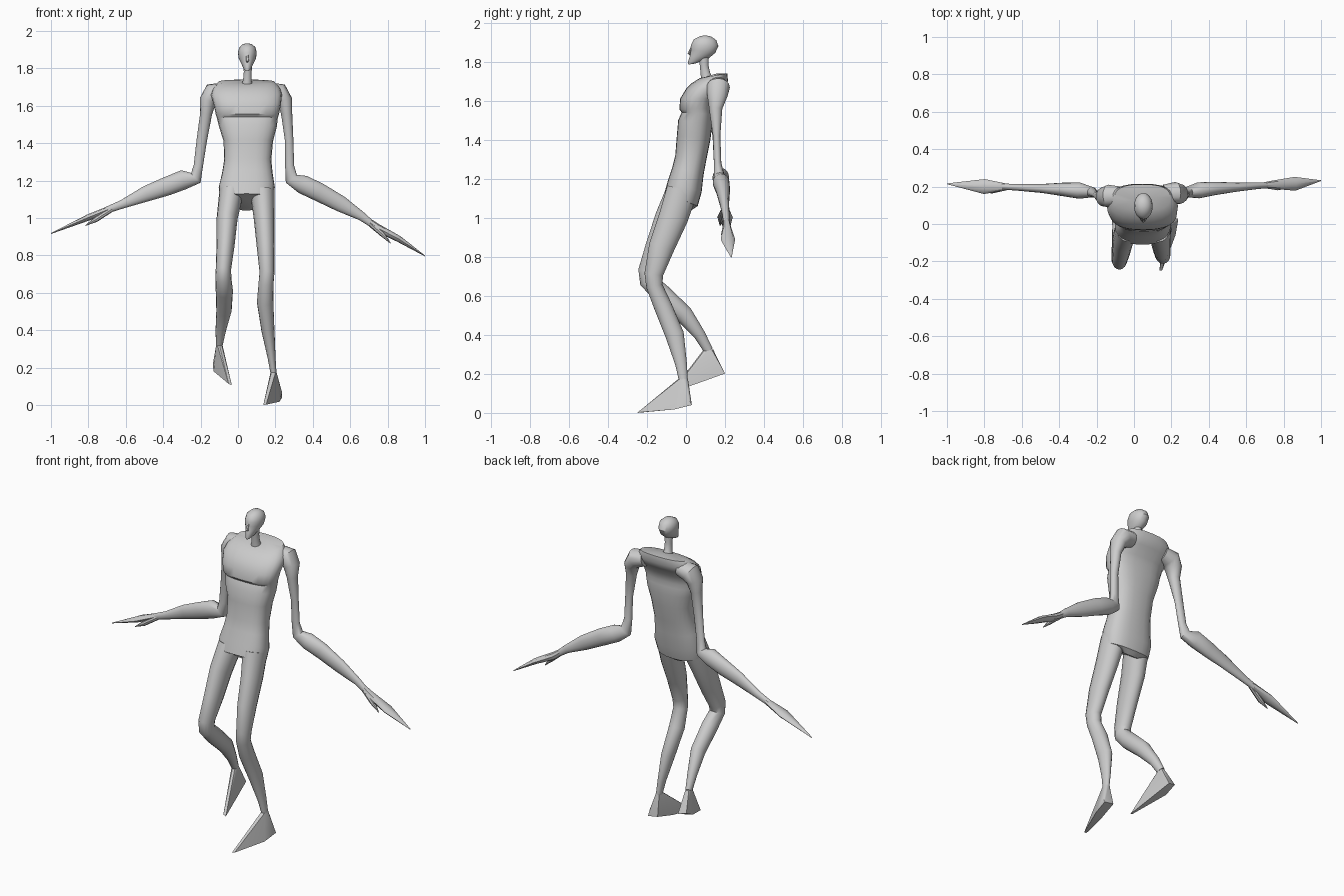
import bpy, bmesh
from math import sin, cos, pi, radians, copysign
from mathutils import Vector as V

N = 16


def finish(name, bm, angle=40):
    bmesh.ops.recalc_face_normals(bm, faces=bm.faces)
    me = bpy.data.meshes.new(name)
    bm.to_mesh(me)
    bm.free()
    ob = bpy.data.objects.new(name, me)
    bpy.context.collection.objects.link(ob)
    bpy.ops.object.select_all(action='DESELECT')
    ob.select_set(True)
    bpy.context.view_layer.objects.active = ob
    bpy.ops.object.shade_smooth_by_angle(angle=radians(angle))
    return ob


def skin(name, rings, angle=40):
    bm = bmesh.new()
    vs = [[bm.verts.new(p) for p in r] for r in rings]
    n = len(rings[0])
    for a, b in zip(vs, vs[1:]):
        for i in range(n):
            j = (i + 1) % n
            bm.faces.new((a[i], a[j], b[j], b[i]))
    bm.faces.new(vs[0])
    bm.faces.new(vs[-1])
    return finish(name, bm, angle)


def body(name, rows, p=2.0):
    """Rows: centre x, half width, front y, front z, back y, back z."""
    rings = []
    for cx, rx, yf, zf, yb, zb in rows:
        ring = []
        for i in range(24):
            t = 2 * pi * i / 24
            c, s = (copysign(abs(f) ** (2 / p), f) for f in (cos(t), sin(t)))
            k = (s + 1) / 2
            ring.append((cx + rx * c, yf + (yb - yf) * k, zf + (zb - zf) * k))
        rings.append(ring)
    return skin(name, rings)


def limb(name, rows, side, n=N):
    """Rows: x, y, z, radius along side axis, radius across it."""
    pts = [V(r[:3]) for r in rows]
    rings = []
    for i, r in enumerate(rows):
        t = V((0, 0, 0))
        if i > 0:
            t += (pts[i] - pts[i - 1]).normalized()
        if i < len(pts) - 1:
            t += (pts[i + 1] - pts[i]).normalized()
        t.normalize()
        u = V(side)
        u = (u - t * u.dot(t)).normalized()
        w = t.cross(u)
        rings.append([pts[i] + u * r[3] * cos(2 * pi * k / n) + w * r[4] * sin(2 * pi * k / n)
                      for k in range(n)])
    return skin(name, rings)


def foot(name, ankle, sole):
    bm = bmesh.new()
    for k in range(8):
        a = 2 * pi * k / 8
        bm.verts.new(V(ankle) + V((.016 * cos(a), .024 * sin(a), 0)))
    for p in sole:
        bm.verts.new(p)
    res = bmesh.ops.convex_hull(bm, input=bm.verts)
    junk = [g for g in res['geom_interior'] if isinstance(g, bmesh.types.BMVert)]
    bmesh.ops.delete(bm, geom=junk, context='VERTS')
    return finish(name, bm, 35)


# Torso, with a raised shoulder ridge at the back
body("torso", [
    (.045, .06, -.075, 1.11, .03, 1.04), (.045, .145, -.11, 1.13, .06, 1.06),
    (.047, .15, -.09, 1.20, .08, 1.13), (.05, .135, -.07, 1.26, .09, 1.22),
    (.052, .126, -.055, 1.32, .105, 1.30), (.055, .132, -.047, 1.42, .125, 1.40),
    (.053, .155, -.04, 1.50, .135, 1.48), (.05, .163, -.022, 1.54, .137, 1.53),
    (.05, .17, -.034, 1.555, .135, 1.56), (.05, .18, -.03, 1.61, .15, 1.61),
    (.045, .19, .0, 1.66, .19, 1.66), (.045, .18, .03, 1.69, .215, 1.70),
    (.045, .15, .07, 1.715, .212, 1.74), (.045, .05, .10, 1.722, .16, 1.74)], 2.5)

# Neck and head
limb("neck", [(.048, .11, 1.70, .035, .035), (.05, .10, 1.735, .023, .025),
              (.052, .093, 1.78, .021, .022), (.052, .09, 1.84, .024, .028)], (1, 0, 0))
body("head", [
    (.05, .010, .012, 1.785, .045, 1.79), (.05, .021, .01, 1.797, .08, 1.802),
    (.05, .032, .02, 1.83, .12, 1.82), (.05, .046, .026, 1.86, .15, 1.845),
    (.05, .05, .025, 1.885, .166, 1.88), (.05, .044, .04, 1.914, .155, 1.91),
    (.05, .025, .07, 1.93, .13, 1.928), (.05, .008, .09, 1.934, .11, 1.933)])
limb("nose", [(.05, .028, 1.875, .005, .004), (.05, .015, 1.842, .008, .007),
              (.05, .025, 1.833, .004, .004)], (1, 0, 0), 8)

# Arms, from the shoulder to the wrist
Y = (0, 1, 0)
limb("right_arm", [
    (-.07, .15, 1.68, .05, .045), (-.135, .15, 1.668, .06, .055),
    (-.162, .145, 1.625, .052, .045), (-.17, .142, 1.56, .034, .032),
    (-.193, .155, 1.42, .019, .028), (-.212, .162, 1.28, .019, .025),
    (-.225, .17, 1.215, .028, .036), (-.29, .178, 1.205, .043, .052),
    (-.38, .185, 1.17, .036, .05), (-.49, .19, 1.13, .024, .042),
    (-.62, .196, 1.073, .018, .023), (-.70, .20, 1.043, .016, .018)], Y)
limb("left_arm", [
    (.16, .16, 1.68, .05, .045), (.22, .165, 1.668, .06, .055),
    (.25, .16, 1.625, .052, .042), (.26, .152, 1.56, .034, .03),
    (.273, .157, 1.42, .019, .023), (.276, .162, 1.28, .019, .024),
    (.285, .17, 1.21, .028, .036), (.345, .18, 1.18, .043, .05),
    (.43, .19, 1.14, .036, .05), (.55, .197, 1.075, .024, .043),
    (.66, .205, 1.01, .018, .024), (.71, .207, .972, .016, .018)], Y)

# Hands: flat pointed fingers with a separate thumb
limb("right_hand", [(-.67, .20, 1.055, .014, .017), (-.80, .20, 1.003, .04, .017),
                    (-1.0, .215, .917, .002, .002)], Y, 8)
limb("right_thumb", [(-.67, .195, 1.05, .012, .014), (-.76, .178, .992, .015, .014),
                     (-.815, .175, .96, .002, .002)], Y, 8)
limb("left_hand", [(.68, .206, .995, .014, .017), (.74, .21, .95, .022, .022),
                   (.86, .215, .888, .037, .017), (1.0, .232, .797, .002, .002)], Y, 8)
limb("left_thumb", [(.69, .205, .985, .012, .014), (.77, .195, .915, .015, .014),
                    (.815, .192, .866, .002, .002)], Y, 8)

# Legs, from the hip to the ankle
X = (1, 0, 0)
limb("right_leg", [
    (-.035, -.02, 1.14, .065, .08), (-.058, -.078, 1.0, .056, .08),
    (-.067, -.14, .85, .048, .068), (-.078, -.19, .725, .041, .055),
    (-.078, -.19, .675, .043, .048), (-.073, -.125, .61, .046, .05),
    (-.075, -.01, .505, .041, .046), (-.092, .07, .40, .028, .03),
    (-.10, .115, .32, .018, .024)], X)
limb("left_leg", [
    (.13, -.02, 1.14, .065, .08), (.14, -.065, 1.0, .056, .075),
    (.148, -.125, .85, .048, .066), (.155, -.165, .71, .04, .048),
    (.15, -.162, .65, .04, .042), (.145, -.12, .55, .044, .046),
    (.16, -.058, .40, .035, .048), (.18, -.025, .25, .021, .03),
    (.19, -.014, .17, .016, .023)], X)

# Feet: pointed wedges
foot("right_foot", (-.10, .115, .325), [
    (-.135, .19, .215), (-.085, .20, .202), (-.13, .12, .18), (-.06, .07, .155),
    (-.125, .18, .24), (-.05, -.07, .113), (-.033, -.07, .106)])
foot("left_foot", (.19, -.014, .175), [
    (.172, .028, .05), (.235, .03, .04), (.155, -.10, .018), (.222, -.06, .018),
    (.235, .015, .07), (.135, -.25, .0), (.15, -.248, .002)])
